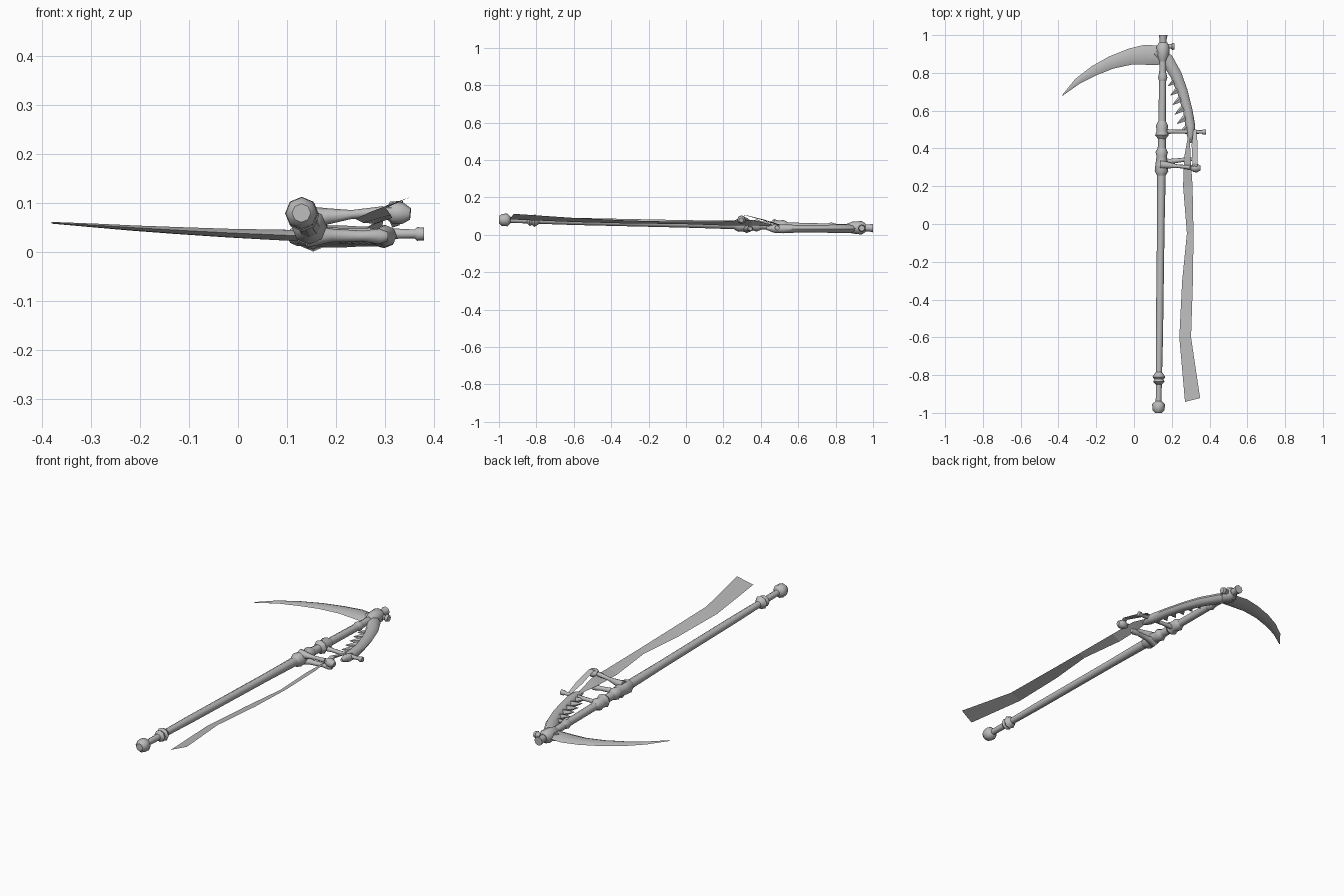
import bpy, bmesh, math
from mathutils import Vector

grey = bpy.data.materials.new("bone grey")
grey.diffuse_color = (0.5, 0.5, 0.5, 1)


def finish(name, bm, smooth=True):
    bmesh.ops.recalc_face_normals(bm, faces=bm.faces[:])
    me = bpy.data.meshes.new(name)
    bm.to_mesh(me)
    bm.free()
    me.materials.append(grey)
    ob = bpy.data.objects.new(name, me)
    bpy.context.collection.objects.link(ob)
    if smooth:
        bpy.ops.object.select_all(action='DESELECT')
        ob.select_set(True)
        bpy.context.view_layer.objects.active = ob
        bpy.ops.object.shade_smooth_by_angle(angle=math.radians(50))
    return ob


def loft(name, stations, sides=8):
    """Skin rings along a path; station = (x, y, z, half width, half height)."""
    bm = bmesh.new()
    pts = [Vector(s[:3]) for s in stations]
    rings = []
    for i, s in enumerate(stations):
        t = (pts[min(i + 1, len(pts) - 1)] - pts[max(i - 1, 0)]).normalized()
        side = t.cross(Vector((0, 0, 1))).normalized()
        up = side.cross(t)
        rings.append([bm.verts.new(pts[i] + side * s[3] * math.cos(a) + up * s[4] * math.sin(a))
                      for a in (2 * math.pi * k / sides for k in range(sides))])
    for a, b in zip(rings, rings[1:]):
        for k in range(sides):
            n = (k + 1) % sides
            bm.faces.new((a[k], a[n], b[n], b[k]))
    bm.faces.new(rings[0])
    bm.faces.new(rings[-1])
    return finish(name, bm)


def on_shaft(y, r):
    """Station on the slightly tilted shaft axis."""
    return (0.142 + 0.0125 * y, y, 0.058 - 0.022 * y, r, r)


def turned(name, profile, sides=8):
    return loft(name, [on_shaft(y, r) for y, r in profile], sides)


def rod(name, a, b, radii, sides=8):
    """Straight rod; radii = [(fraction, radius), ...]."""
    a, b = Vector(a), Vector(b)
    return loft(name, [(*a.lerp(b, f), r, r) for f, r in radii], sides)


def strip(name, rows):
    """Flat cloth strip; row = (left point, right point)."""
    bm = bmesh.new()
    vs = [[bm.verts.new(p) for p in row] for row in rows]
    for a, b in zip(vs, vs[1:]):
        bm.faces.new((a[0], b[0], b[1], a[1]))
    ob = finish(name, bm, False)
    for p in ob.data.polygons:
        if p.normal.z < 0:
            p.flip()
    return ob


# Shaft with knobs and collars
turned("shaft", [(-0.96, 0.015), (-0.84, 0.016), (-0.6, 0.019), (0, 0.02), (0.3, 0.023),
                 (0.5, 0.02), (0.9, 0.018)])
turned("pommel", [(-1.0, 0.019), (-0.985, 0.032), (-0.955, 0.034), (-0.938, 0.017)])
turned("lower_collar", [(-0.85, 0.016), (-0.835, 0.03), (-0.822, 0.024), (-0.81, 0.034),
                        (-0.797, 0.026), (-0.785, 0.017)])
turned("fork_collar", [(0.255, 0.022), (0.28, 0.036), (0.32, 0.032), (0.36, 0.027),
                       (0.38, 0.033), (0.405, 0.02)])
turned("crossbar_collar", [(0.45, 0.02), (0.47, 0.036), (0.495, 0.028), (0.52, 0.033),
                           (0.545, 0.02)])
turned("upper_collar", [(0.755, 0.018), (0.775, 0.025), (0.80, 0.019)])

# Head binding, end peg and side peg
turned("head_binding", [(0.86, 0.02), (0.89, 0.032), (0.94, 0.036), (0.96, 0.022)])
turned("end_peg", [(0.94, 0.02), (0.975, 0.018), (1.0, 0.023)])
rod("side_peg", (0.15, 0.94, 0.035), (0.215, 0.94, 0.035),
    [(0, 0.013), (0.7, 0.012), (0.8, 0.019), (1, 0.016)])

# Curved blade, thin diamond section
loft("blade", [(0.18, 0.875, 0.033, 0.03, 0.014), (0.12, 0.893, 0.034, 0.052, 0.013),
               (0.06, 0.896, 0.036, 0.053, 0.012), (-0.02, 0.886, 0.039, 0.043, 0.010),
               (-0.12, 0.855, 0.044, 0.034, 0.008), (-0.21, 0.812, 0.049, 0.027, 0.006),
               (-0.30, 0.755, 0.055, 0.017, 0.004), (-0.38, 0.68, 0.06, 0.002, 0.002)], 6)

# Curved spine running back from the head
loft("spine", [(0.12, 0.915, 0.033, 0.03, 0.02), (0.175, 0.87, 0.032, 0.034, 0.022),
               (0.222, 0.79, 0.032, 0.031, 0.022), (0.257, 0.70, 0.032, 0.028, 0.02),
               (0.285, 0.60, 0.032, 0.025, 0.02), (0.298, 0.52, 0.032, 0.026, 0.024),
               (0.302, 0.47, 0.033, 0.022, 0.022), (0.298, 0.43, 0.035, 0.007, 0.008)])

# Teeth on the inner edge of the spine
for i in range(6):
    y = 0.75 - 0.05 * i
    x = 0.225 + 0.012 * i
    rod(f"tooth_{i + 1}", (x, y + 0.012, 0.032), (x - 0.045, y - 0.02, 0.034),
        [(0, 0.018), (0.5, 0.011), (1, 0.001)], 5)

# Crossbar and two fork bars with knobbed ends
rod("crossbar", (0.14, 0.49, 0.04), (0.38, 0.487, 0.037),
    [(0, 0.016), (0.3, 0.01), (0.7, 0.011), (0.92, 0.009), (0.94, 0.014), (1, 0.013)])
rod("upper_fork_bar", (0.14, 0.315, 0.07), (0.325, 0.297, 0.084),
    [(0, 0.024), (0.25, 0.016), (0.5, 0.009), (0.85, 0.012)])
rod("upper_fork_knob", (0.3, 0.298, 0.082), (0.352, 0.295, 0.078),
    [(0, 0.012), (0.35, 0.023), (0.7, 0.022), (1, 0.012)])
rod("lower_fork_bar", (0.14, 0.325, 0.035), (0.305, 0.345, 0.032),
    [(0, 0.026), (0.3, 0.014), (0.7, 0.011), (0.9, 0.016), (1, 0.01)])

# Hanging ribbon and the short strap looped over the fork
strip("ribbon", [((xl, y - d, zl), (xr, y + d, zr)) for y, xl, zl, xr, zr, d in (
    (0.46, 0.285, 0.045, 0.295, 0.055, 0), (0.35, 0.265, 0.05, 0.30, 0.08, 0),
    (0.2, 0.26, 0.05, 0.31, 0.072, 0), (-0.05, 0.28, 0.058, 0.315, 0.07, 0),
    (-0.3, 0.255, 0.06, 0.312, 0.076, 0), (-0.6, 0.24, 0.068, 0.302, 0.09, 0),
    (-0.932, 0.27, 0.082, 0.35, 0.112, 0.01))])
strip("strap", [((0.315, 0.5, 0.05), (0.33, 0.5, 0.055)), ((0.305, 0.42, 0.075), (0.337, 0.42, 0.08)),
                ((0.31, 0.32, 0.103), (0.337, 0.32, 0.105)), ((0.305, 0.28, 0.09), (0.33, 0.28, 0.092))])
